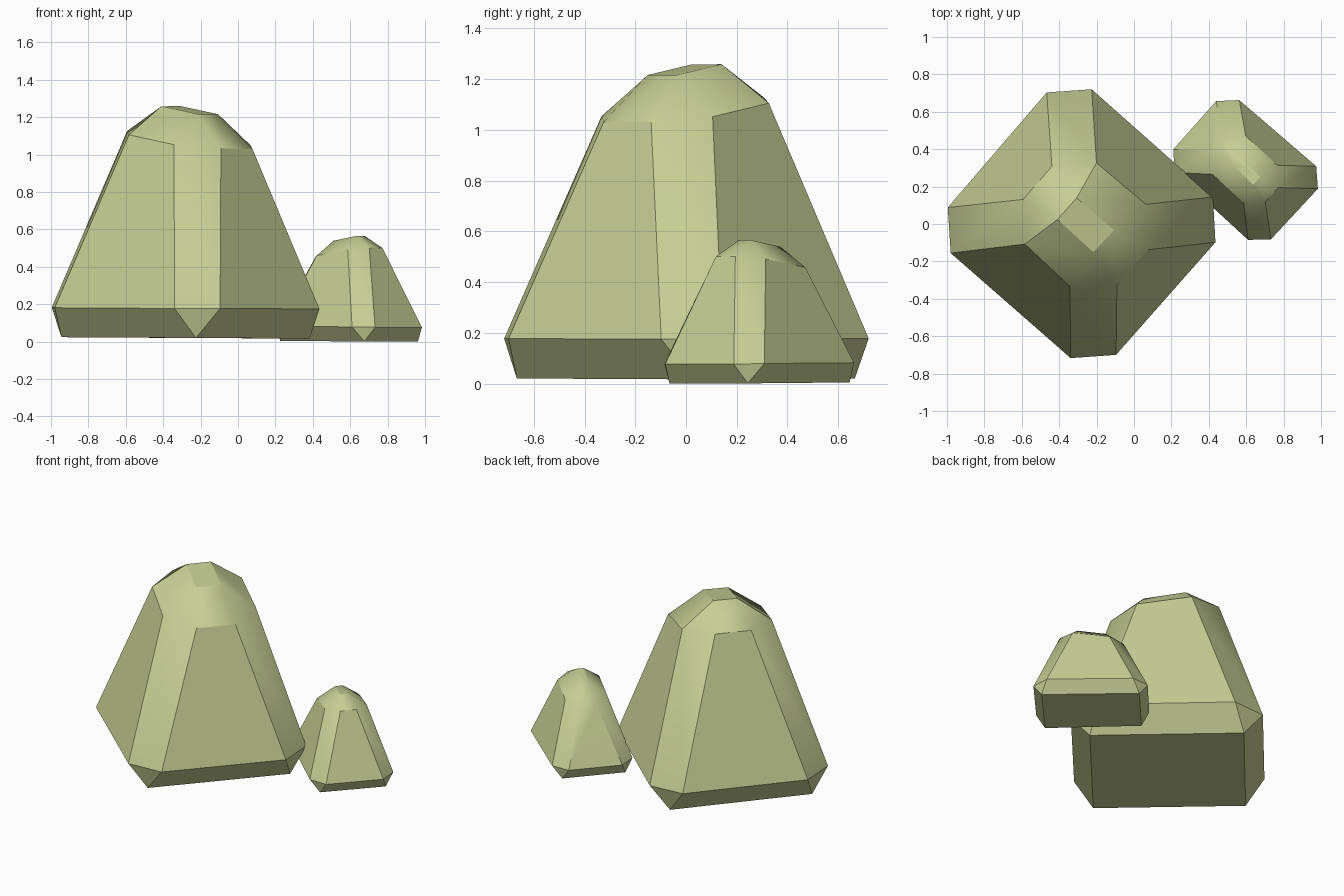
import bpy
import bmesh

default = bpy.data.objects.get("Cube")
if default:
    bpy.data.objects.remove(default, do_unlink=True)

moss = bpy.data.materials.new("mossy_stone")
moss.use_nodes = True
colour = (0.565, 0.617, 0.296, 1)
moss.diffuse_color = colour
shader = moss.node_tree.nodes["Principled BSDF"]
shader.inputs["Base Color"].default_value = colour
shader.inputs["Roughness"].default_value = 0.9


def boulder(name, base, crown, chamfer):
    """Tapered four-sided block with every edge chamfered.
    Corners run left, front, right, back as seen from the front."""
    bm = bmesh.new()
    low = [bm.verts.new(p) for p in base]
    high = [bm.verts.new(p) for p in crown]
    bm.faces.new(low[::-1])
    bm.faces.new(high)
    for i in range(4):
        j = (i + 1) % 4
        bm.faces.new((low[i], low[j], high[j], high[i]))
    bmesh.ops.recalc_face_normals(bm, faces=bm.faces[:])
    bmesh.ops.bevel(bm, geom=bm.edges[:], offset=chamfer, offset_type='OFFSET',
                    segments=1, profile=0.5, affect='EDGES', clamp_overlap=True)
    bmesh.ops.recalc_face_normals(bm, faces=bm.faces[:])
    mesh = bpy.data.meshes.new(name)
    bm.to_mesh(mesh)
    bm.free()
    mesh.materials.append(moss)
    rock = bpy.data.objects.new(name, mesh)
    bpy.context.collection.objects.link(rock)
    bpy.ops.object.select_all(action='DESELECT')
    rock.select_set(True)
    bpy.context.view_layer.objects.active = rock
    bpy.ops.object.shade_smooth_by_angle()
    return rock


# Tall boulder
boulder("large_rock",
        base=[(-1.175, -0.05, 0.025), (-0.21, -0.9, 0.02),
              (0.615, 0.04, 0.015), (-0.36, 0.9, 0.02)],
        crown=[(-0.64, 0.01, 1.285), (-0.21, -0.38, 1.19),
               (0.13, -0.02, 1.19), (-0.32, 0.37, 1.285)],
        chamfer=0.165)

# Small boulder beside it
boulder("small_rock",
        base=[(0.11, 0.335, 0.005), (0.68, -0.18, 0),
              (1.08, 0.25, 0), (0.49, 0.76, 0.005)],
        crown=[(0.4, 0.33, 0.527), (0.64, 0.09, 0.578),
               (0.79, 0.26, 0.578), (0.535, 0.49, 0.527)],
        chamfer=0.082)
